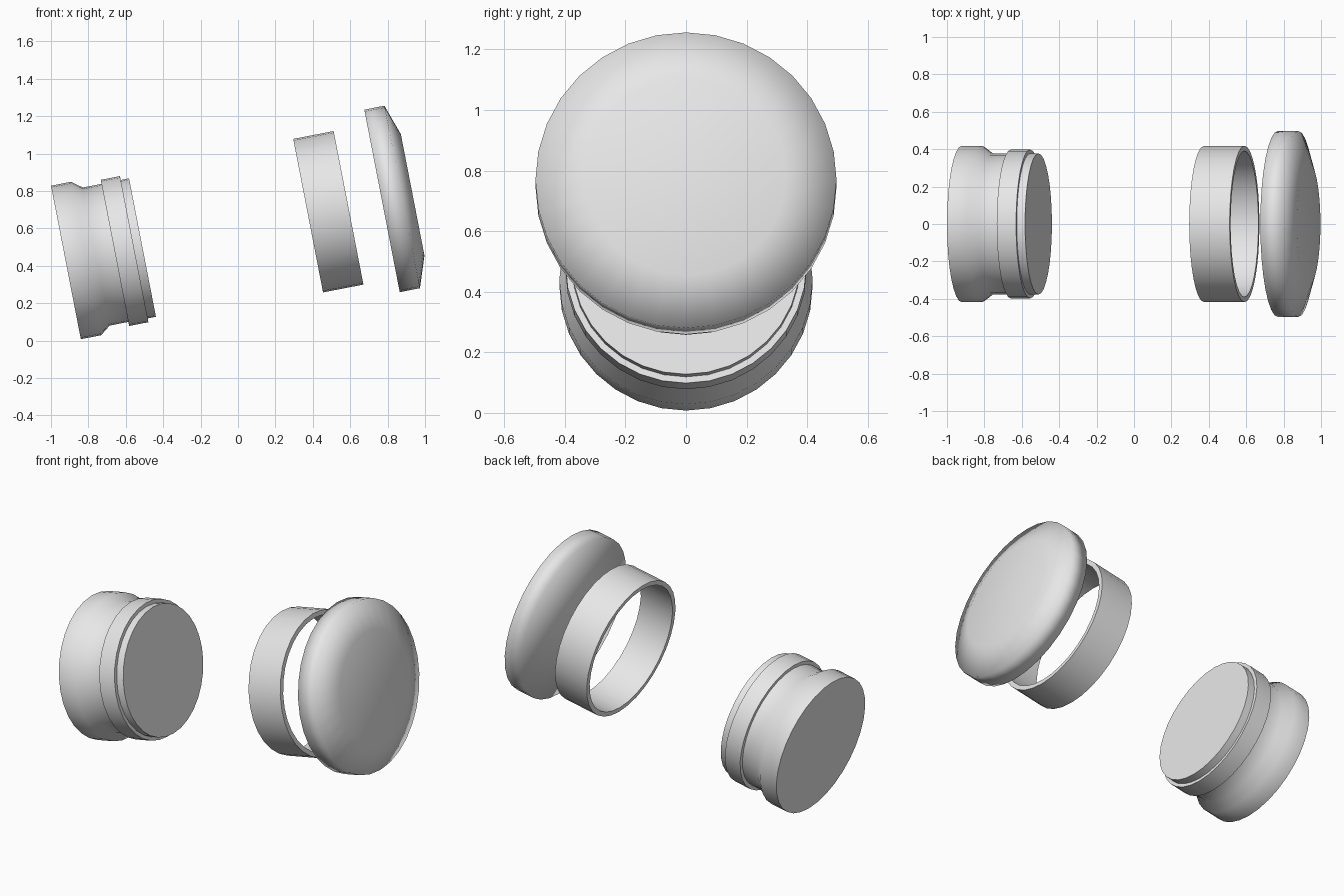
import bpy, bmesh
from math import radians, sin, cos, tau
from mathutils import Matrix

cube = bpy.data.objects.get("Cube")
if cube:
    bpy.data.objects.remove(cube, do_unlink=True)

TILT = radians(11)
SIDES = 32

grey = bpy.data.materials.new("light grey")
grey.use_nodes = True
colour = (0.8, 0.8, 0.8, 1)
grey.diffuse_color = colour
grey.node_tree.nodes["Principled BSDF"].inputs["Base Color"].default_value = colour


def lathe(name, profile, x, z, smooth, closed=False):
    """Turn (distance, radius) points about a tilted axis that starts at (x, 0, z)."""
    bm = bmesh.new()
    rings = []
    for s, r in profile:
        if r == 0:
            rings.append([bm.verts.new((s, 0, 0))] * SIDES)
        else:
            rings.append([bm.verts.new((s, r * sin(tau * i / SIDES), r * cos(tau * i / SIDES)))
                          for i in range(SIDES)])
    pairs = list(zip(rings, rings[1:]))
    if closed:
        pairs.append((rings[-1], rings[0]))
    for a, b in pairs:
        for i in range(SIDES):
            j = (i + 1) % SIDES
            corners = dict.fromkeys((a[i], a[j], b[j], b[i]))
            bm.faces.new(list(corners))
    bmesh.ops.recalc_face_normals(bm, faces=bm.faces)
    bm.transform(Matrix.Translation((x, 0, z)) @ Matrix.Rotation(-TILT, 4, 'Y'))
    mesh = bpy.data.meshes.new(name)
    bm.to_mesh(mesh)
    bm.free()
    mesh.materials.append(grey)
    obj = bpy.data.objects.new(name, mesh)
    bpy.context.collection.objects.link(obj)
    bpy.ops.object.select_all(action='DESELECT')
    obj.select_set(True)
    bpy.context.view_layer.objects.active = obj
    bpy.ops.object.shade_smooth_by_angle(angle=radians(smooth))
    return obj


# Solid body with a waist, a raised band and a stepped end
lathe("body", [(0, 0), (0, 0.418), (0.11, 0.418), (0.165, 0.376), (0.267, 0.376),
               (0.267, 0.398), (0.372, 0.398), (0.372, 0.377), (0.417, 0.377), (0.417, 0)],
      -0.92, 0.418, 50)

# Open collar ring
lathe("collar_ring", [(0, 0.418), (0.22, 0.418), (0.22, 0.39), (0, 0.39)],
      0.375, 0.668, 50, closed=True)

# Domed cap with a flattened crown
lathe("domed_cap", [(0, 0), (0, 0.497), (0.11, 0.497), (0.167, 0.33), (0.167, 0)],
      0.77, 0.747, 120)
